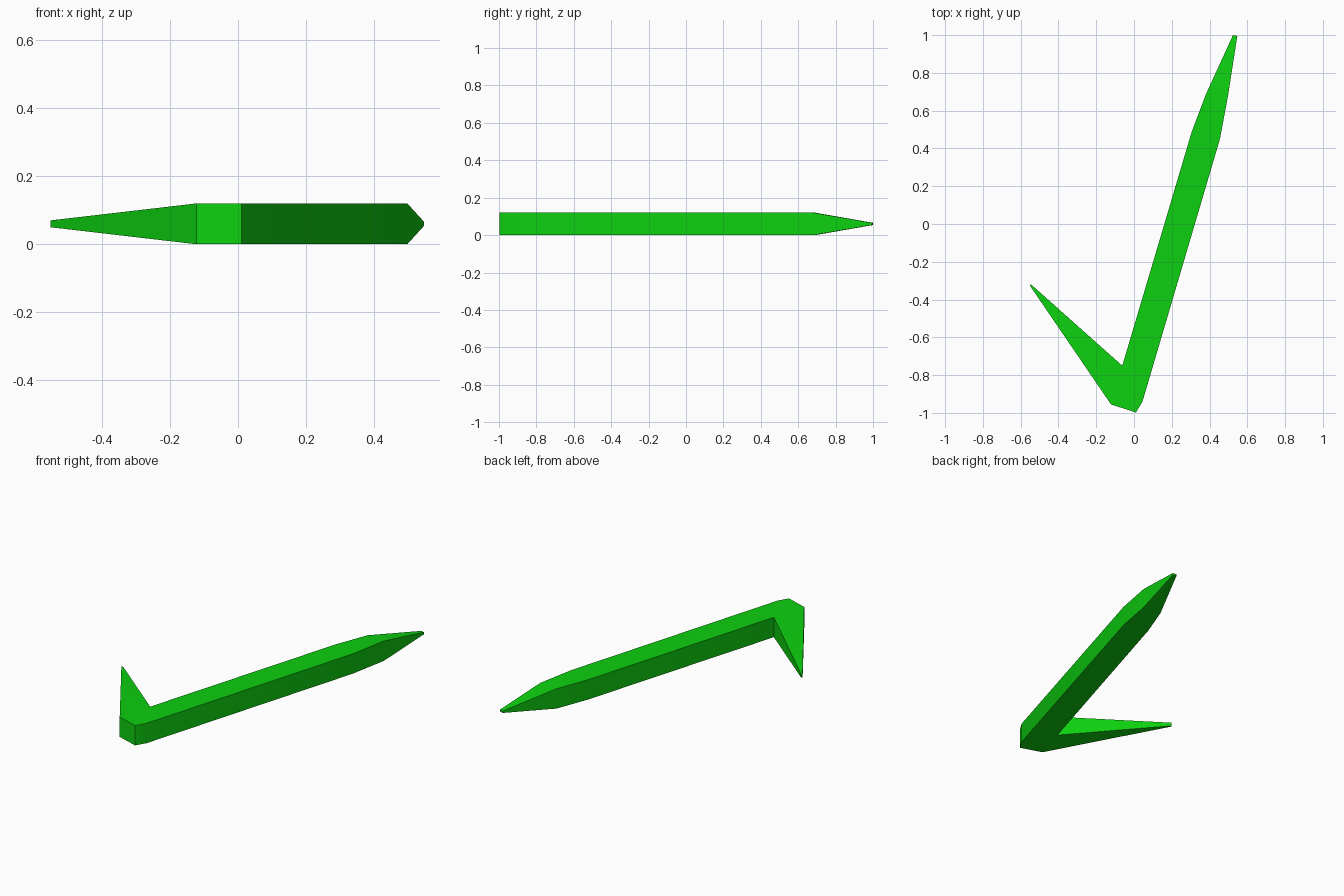
import bpy, bmesh, math

cube = bpy.data.objects.get("Cube")
if cube:
    bpy.data.objects.remove(cube, do_unlink=True)

# Single bright green material
green = bpy.data.materials.new("bright green")
green.use_nodes = True
colour = (0.004, 0.63, 0.005, 1)
green.diffuse_color = colour
green.node_tree.nodes["Principled BSDF"].inputs["Base Color"].default_value = colour

# Cross-sections along the stroke: outer point, inner point, half thickness
MID = 0.06
corner = (-0.062, -0.75)
stations = [
    ((-0.552, -0.325), (-0.546, -0.319), 0.01),   # short arm tip
    ((-0.122, -0.955), corner, MID),              # elbow
    ((0.01, -0.998), corner, MID),
    ((0.045, -0.94), corner, MID),
    ((0.455, 0.45), (0.306, 0.49), MID),          # long arm
    ((0.498, 0.68), (0.382, 0.69), MID),
    ((0.547, 0.995), (0.524, 1.0), 0.006),        # long arm tip
]

# Skin the cross-sections into a tapered, closed solid
bm = bmesh.new()
rings = []
for outer, inner, h in stations:
    rings.append([bm.verts.new((*p, MID + s * h))
                  for p, s in ((outer, -1), (outer, 1), (inner, 1), (inner, -1))])
for a, b in zip(rings, rings[1:]):
    for i in range(4):
        j = (i + 1) % 4
        bm.faces.new((a[i], a[j], b[j], b[i]))
bm.faces.new(rings[0])
bm.faces.new(rings[-1])
bmesh.ops.remove_doubles(bm, verts=bm.verts, dist=0.0005)
bmesh.ops.recalc_face_normals(bm, faces=bm.faces)

mesh = bpy.data.meshes.new("check_mark")
bm.to_mesh(mesh)
bm.free()
mesh.materials.append(green)
check_mark = bpy.data.objects.new("check_mark", mesh)
bpy.context.collection.objects.link(check_mark)

# Soft shading with sharp edges kept
bpy.ops.object.select_all(action="DESELECT")
check_mark.select_set(True)
bpy.context.view_layer.objects.active = check_mark
bpy.ops.object.shade_smooth_by_angle(angle=math.radians(30))
